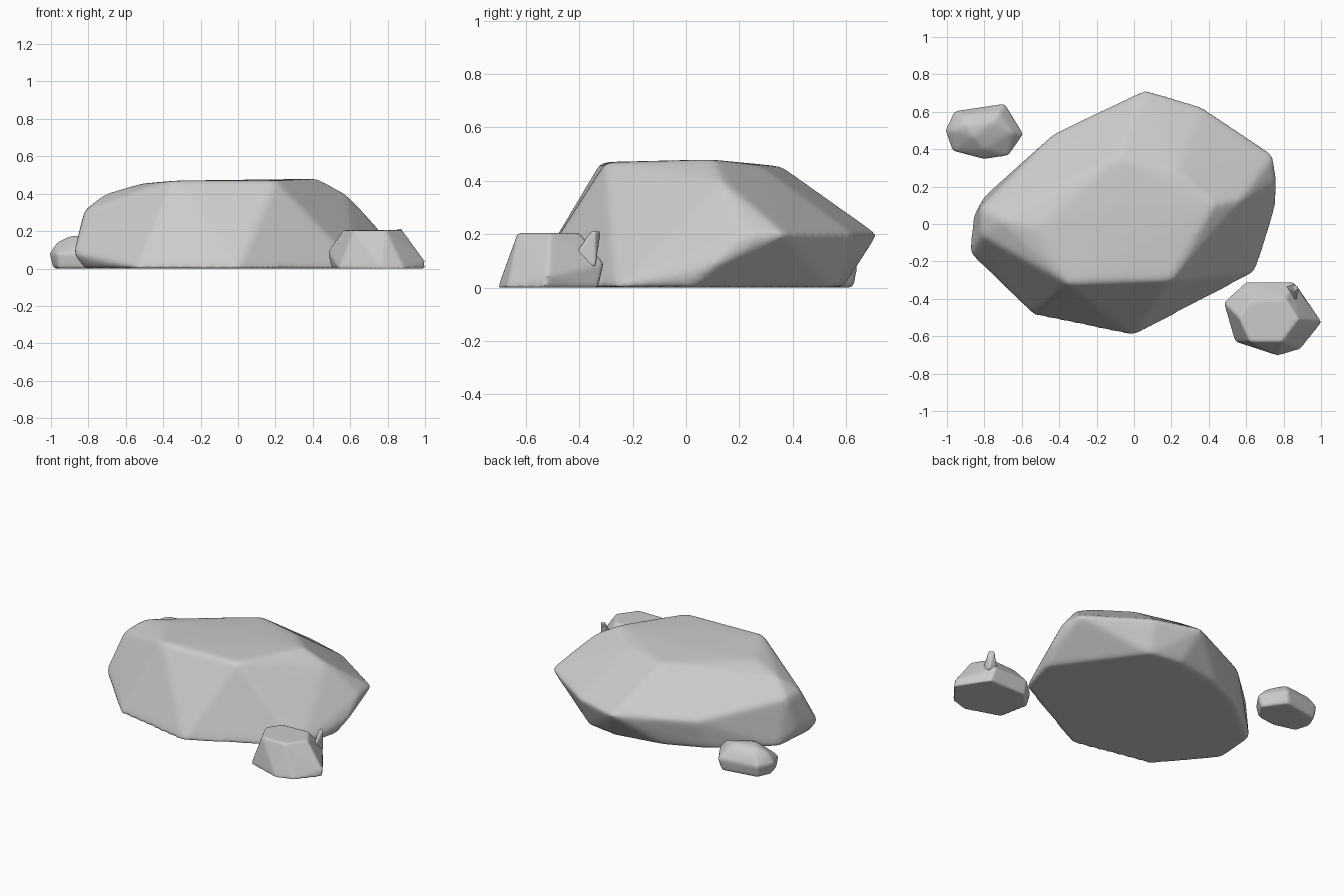
import bpy, bmesh
from math import radians

cube = bpy.data.objects.get("Cube")
if cube:
    bpy.data.objects.remove(cube, do_unlink=True)

GREY = (0.6, 0.6, 0.6, 1)
stone = bpy.data.materials.new("stone_grey")
stone.use_nodes = True
stone.diffuse_color = GREY
bsdf = stone.node_tree.nodes["Principled BSDF"]
bsdf.inputs["Base Color"].default_value = GREY
bsdf.inputs["Roughness"].default_value = 0.9


def ring(z, *points):
    """Corners that share one height."""
    return [(x, y, z) for x, y in points]


def rock(name, corners, voxel, rounds):
    """Faceted hull of the corners, worn round along its edges."""
    bm = bmesh.new()
    for co in corners:
        bm.verts.new(co)
    hull = bmesh.ops.convex_hull(bm, input=bm.verts[:])
    loose = {v for v in hull["geom_interior"] + hull["geom_unused"]
             if isinstance(v, bmesh.types.BMVert) and v.is_valid}
    bmesh.ops.delete(bm, geom=list(loose), context="VERTS")
    bmesh.ops.recalc_face_normals(bm, faces=bm.faces[:])
    mesh = bpy.data.meshes.new(name)
    bm.to_mesh(mesh)
    bm.free()
    mesh.materials.append(stone)
    obj = bpy.data.objects.new(name, mesh)
    bpy.context.collection.objects.link(obj)

    remesh = obj.modifiers.new("even_grid", "REMESH")
    remesh.mode = "VOXEL"
    remesh.voxel_size = voxel
    remesh.use_smooth_shade = True
    worn = obj.modifiers.new("worn_edges", "SMOOTH")
    worn.factor = 0.5
    worn.iterations = rounds

    bpy.ops.object.select_all(action="DESELECT")
    obj.select_set(True)
    bpy.context.view_layer.objects.active = obj
    for modifier in ("even_grid", "worn_edges"):
        bpy.ops.object.modifier_apply(modifier=modifier)
    bpy.ops.object.shade_smooth_by_angle(angle=radians(50))
    return obj


# Large boulder: flat base, overhanging waist, broad faceted top
boulder = (
    ring(0, (0, -.6), (.65, -.26), (.72, .02), (.33, .56), (.12, .59),
         (-.22, .53), (-.47, .42), (-.8, .15), (-.82, -.15), (-.54, -.49))
    + ring(.08, (-.88, -.16), (-.86, .04), (.76, .1))
    + ring(.2, (.06, .72), (.36, .63), (.75, .37), (.76, .22), (-.42, .49))
    + ring(.31, (-.82, .09), (-.82, -.06))
    + ring(.34, (.54, 0))
    + ring(.4, (.58, .13), (-.71, .02))
    + ring(.455, (-.08, .36), (.24, .28), (-.52, -.02))
    + ring(.47, (.2, -.3), (-.35, -.32), (-.1, .1))
    + ring(.48, (.43, .1)))
rock("large_boulder", boulder, .014, 20)

# Small chipped stone beside the front
chipped = (
    ring(0, (.5, -.43), (.54, -.63), (.77, -.705), (.89, -.67), (1, -.53),
         (.87, -.33), (.6, -.33))
    + ring(.04, (1, -.52))
    + ring(.09, (.48, -.42), (.85, -.31), (.6, -.31))
    + ring(.205, (.56, -.5), (.62, -.41), (.81, -.4), (.88, -.51),
           (.79, -.63), (.62, -.63)))
rock("chipped_stone", chipped, .008, 8)

# Chip standing up at the rear corner of the small stone
rock("stone_chip", ring(.08, (.8, -.34), (.88, -.34), (.86, -.45))
     + ring(.21, (.85, -.32), (.88, -.34), (.86, -.36)), .006, 1)

# Small rounded pebble behind
pebble = (
    ring(0, (-.99, .5), (-.95, .59), (-.71, .63), (-.61, .49), (-.68, .38),
         (-.81, .36), (-.96, .4))
    + ring(.08, (-1.01, .5), (-.96, .605), (-.69, .645), (-.59, .48),
           (-.67, .365), (-.8, .345), (-.97, .39))
    + ring(.14, (-.97, .5), (-.92, .58), (-.72, .6), (-.65, .49), (-.8, .4))
    + ring(.175, (-.9, .53), (-.86, .47), (-.75, .55)))
rock("rounded_pebble", pebble, .008, 24)
